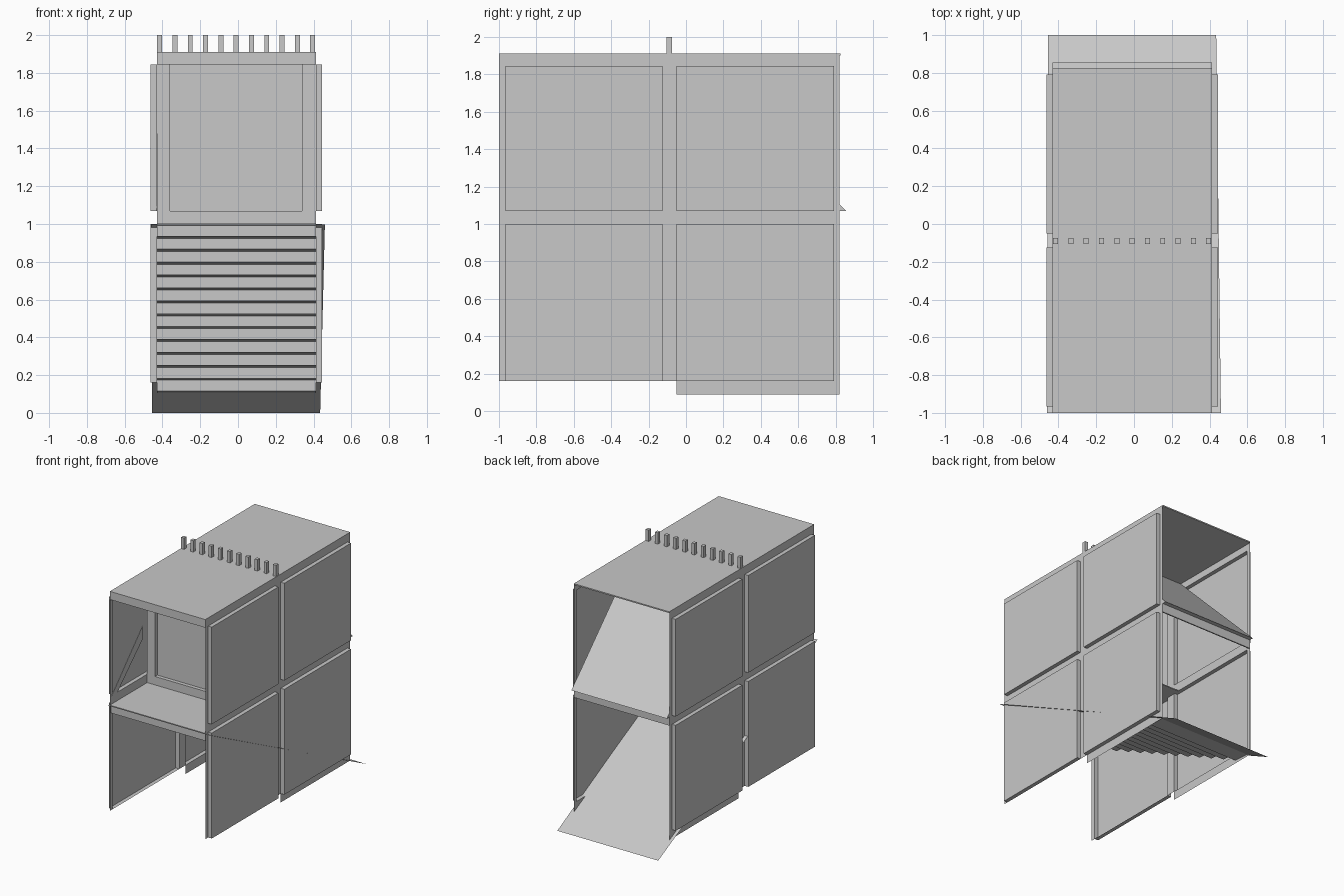
import bpy, bmesh

if "Cube" in bpy.data.objects:
    bpy.data.objects.remove(bpy.data.objects["Cube"])

# single flat colour
grey = bpy.data.materials.new("light_grey")
grey.diffuse_color = (0.58, 0.58, 0.58, 1)
grey.use_nodes = True
grey.node_tree.nodes["Principled BSDF"].inputs["Base Color"].default_value = grey.diffuse_color


def make(name, quads):
    """Object from a list of faces, each a list of points."""
    bm = bmesh.new()
    for q in quads:
        bm.faces.new([bm.verts.new(p) for p in q])
    bmesh.ops.remove_doubles(bm, verts=bm.verts, dist=0.0005)
    bmesh.ops.recalc_face_normals(bm, faces=bm.faces)
    me = bpy.data.meshes.new(name)
    bm.to_mesh(me)
    bm.free()
    me.materials.append(grey)
    ob = bpy.data.objects.new(name, me)
    bpy.context.collection.objects.link(ob)
    return ob


def box(name, x0, x1, y0, y1, z0, z1):
    lo = [(x0, y0), (x1, y0), (x1, y1), (x0, y1)]
    f = [[(*p, z0) for p in lo], [(*p, z1) for p in lo]]
    for a, b in zip(lo, lo[1:] + lo[:1]):
        f.append([(*a, z0), (*b, z0), (*b, z1), (*a, z1)])
    return make(name, f)


def prism(name, profile, x0, x1):
    """Closed (y, z) profile pulled along x."""
    f = [[(x, y, z) for y, z in profile] for x in (x0, x1)]
    for a, b in zip(profile, profile[1:] + profile[:1]):
        f.append([(x0, *a), (x1, *a), (x1, *b), (x0, *b)])
    return make(name, f)


XL, XR = -0.43, 0.412                 # wall sheets
OUT = 0.032                           # how far the panels stand out

# side walls: thin sheet with four panels pushed outwards
ys = [-1, -0.965, -0.125, -0.05, 0.79, 0.82]
zs = [0.09, 0.16, 1.0, 1.07, 1.845, 1.91]
for side, xi, xo in (("left", XL, XL - OUT), ("right", XR, XR + OUT)):
    faces = []
    for i in range(5):
        for j in range(5):
            if j == 0 and i < 3:
                continue
            ring = [(ys[i], zs[j]), (ys[i + 1], zs[j]),
                    (ys[i + 1], zs[j + 1]), (ys[i], zs[j + 1])]
            panel = i in (1, 3) and j in (1, 3)
            faces.append([(xo if panel else xi, *p) for p in ring])
            if panel:
                for a, b in zip(ring, ring[1:] + ring[:1]):
                    faces.append([(xi, *a), (xi, *b), (xo, *b), (xo, *a)])
    make(side + "_wall", faces)

# roof, front fascia and row of posts on the roof
box("roof", XL, XR, -1, 0.825, 1.9, 1.91)
box("front_fascia", XL, XR, -1, -0.965, 1.845, 1.9)
for k in range(11):
    x = -0.415 + k * 0.081
    box("roof_post", x - 0.013, x + 0.013, -0.105, -0.075, 1.905, 2.0)

# upper floor and its edge beams
box("upper_floor", XL, XR, -1, 0.0, 0.995, 1.003)
box("back_beam", XL, XR, 0.81, 0.82, 1.0, 1.07)

# partition in the upper front room, with a recessed panel
PY = -0.53
fr = [(XL, 1.0), (XR, 1.0), (XR, 1.9), (XL, 1.9)]
inn = [(-0.36, 1.07), (0.34, 1.07), (0.34, 1.85), (-0.36, 1.85)]
faces = [[(x, PY + 0.03, z) for x, z in inn]]
for k in range(4):
    a, b, c, d = fr[k], fr[(k + 1) % 4], inn[(k + 1) % 4], inn[k]
    faces.append([(x, PY, z) for x, z in (a, b, c, d)])
    faces.append([(d[0], PY, d[1]), (c[0], PY, c[1]),
                  (c[0], PY + 0.03, c[1]), (d[0], PY + 0.03, d[1])])
make("partition", faces)

# diagonal brace on the left wall of the front room
prism("left_brace", [(-0.98, 1.07), (-0.91, 1.07), (-0.59, 1.375), (-0.59, 1.48)],
      XL - 0.002, XL + 0.003)

# sloped panel over the stairs
prism("upper_ramp", [(0.855, 1.07), (0.025, 1.9), (-0.01, 1.9), (0.82, 1.07)],
      XL, XR)

# long stair: thin sloping top sheet from back foot to front floor edge
make("stair_top", [[(-0.455, 1, 0), (0.435, 1, 0),
                    (0.46, -1, 0.998), (-0.46, -1, 0.998)]])

# toothed underside of the stair
n, z0, z1 = 13, 0.105, 0.993
step = (z1 - z0) / n
profile = [(1 - 2 * z1, z1), (1 - 2 * z0, z0)]
for k in range(n):
    z = z0 + k * step
    y = 1 - 2 * (z + step)
    profile.append((y, z + 0.01))
    if k < n - 1:
        profile.append((y, z + step))
prism("stair_steps", profile, XL, XR)
